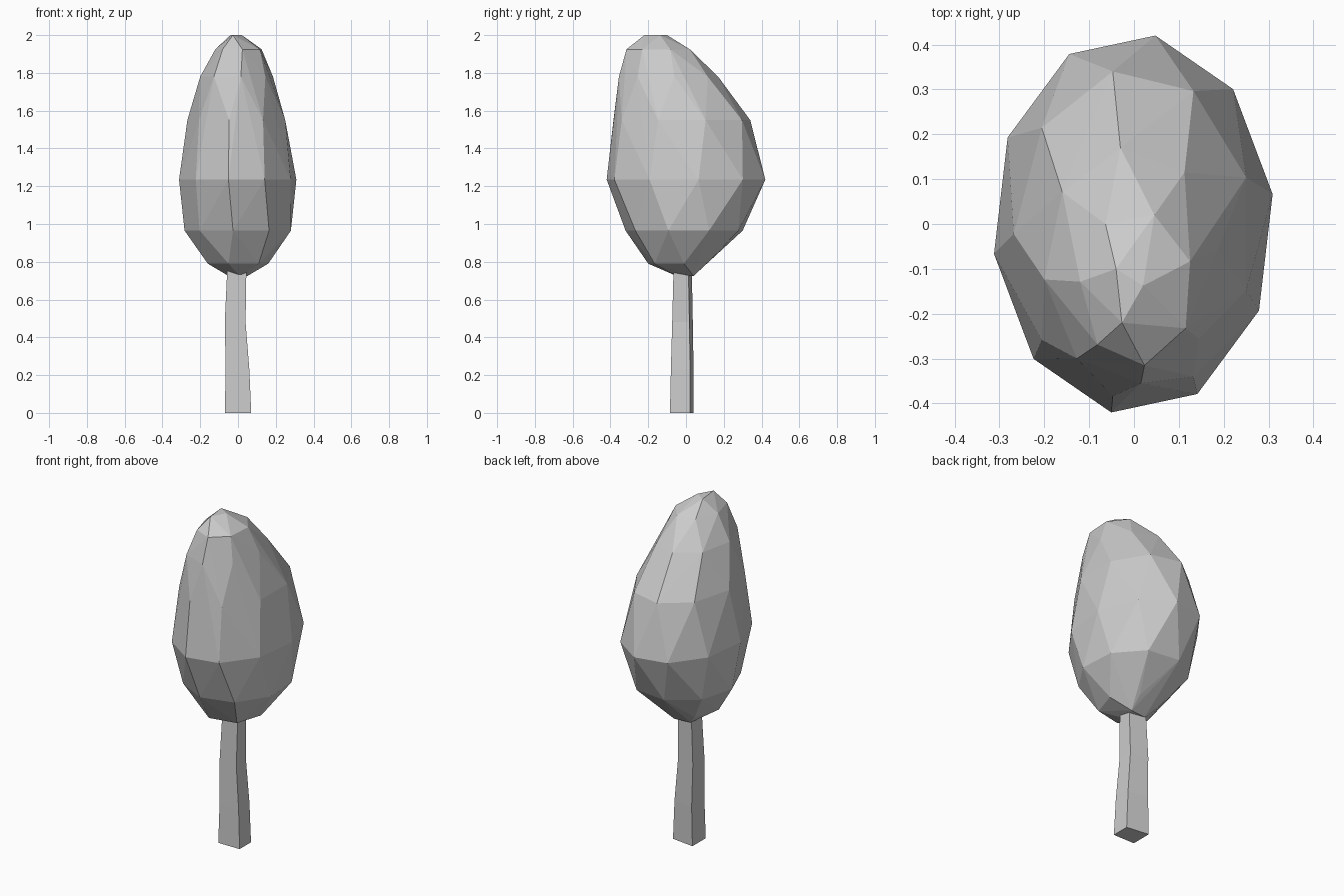
import bpy, bmesh
from math import cos, sin, tau

if "Cube" in bpy.data.objects:
    bpy.data.objects.remove(bpy.data.objects["Cube"])


def finish(bm, name):
    bmesh.ops.recalc_face_normals(bm, faces=bm.faces[:])
    mesh = bpy.data.meshes.new(name)
    bm.to_mesh(mesh)
    bm.free()
    obj = bpy.data.objects.new(name, mesh)
    bpy.context.collection.objects.link(obj)
    return obj


def fit(values, lo, hi):
    a, b = min(values), max(values)
    return [lo + (v - a) / (b - a) * (hi - lo) for v in values]


# Faceted crown: hull around lopsided rings (z, x range, y range, sides, turn)
rings = [
    (0.725, -0.05, 0.05, -0.05, 0.04, 3, 0.3),
    (0.79, -0.16, 0.16, -0.20, 0.11, 6, 0.2),
    (0.965, -0.283, 0.28, -0.32, 0.30, 9, 0.6),
    (1.235, -0.312, 0.309, -0.42, 0.42, 10, 0.25),
    (1.55, -0.268, 0.25, -0.384, 0.34, 9, 0.5),
    (1.78, -0.20, 0.185, -0.355, 0.17, 8, 0.15),
    (1.925, -0.12, 0.125, -0.315, 0.02, 7, 0.4),
    (2.0, -0.04, 0.02, -0.22, -0.10, 3, 0.1),
]
bm = bmesh.new()
for z, x0, x1, y0, y1, n, turn in rings:
    angles = [tau * (i + turn) / n for i in range(n)]
    xs = fit([cos(a) for a in angles], x0, x1)
    ys = fit([sin(a) for a in angles], y0, y1)
    for x, y in zip(xs, ys):
        bm.verts.new((x, y, z))
hull = bmesh.ops.convex_hull(bm, input=bm.verts[:])
loose = [v for v in bm.verts if not v.link_faces]
bmesh.ops.delete(bm, geom=loose, context='VERTS')
finish(bm, "crown")

# Four-sided bent trunk: sections (z, x range, front y, back y)
sections = [
    (0.0, -0.07, 0.07, -0.085, 0.03),
    (0.23, -0.065, 0.06, -0.08, 0.03),
    (0.48, -0.07, 0.04, -0.073, 0.026),
    (0.80, -0.055, 0.045, -0.065, 0.02),
]
bm = bmesh.new()
loops = []
for z, x0, x1, y0, y1 in sections:
    corners = [(x0, y0), (x1, y0), (x1, y1 - 0.008), (x0, y1 + 0.01)]
    loops.append([bm.verts.new((x, y, z)) for x, y in corners])
for low, high in zip(loops, loops[1:]):
    for i in range(4):
        j = (i + 1) % 4
        bm.faces.new((low[i], low[j], high[j], high[i]))
bm.faces.new(loops[0])
bm.faces.new(loops[-1])
finish(bm, "trunk")
